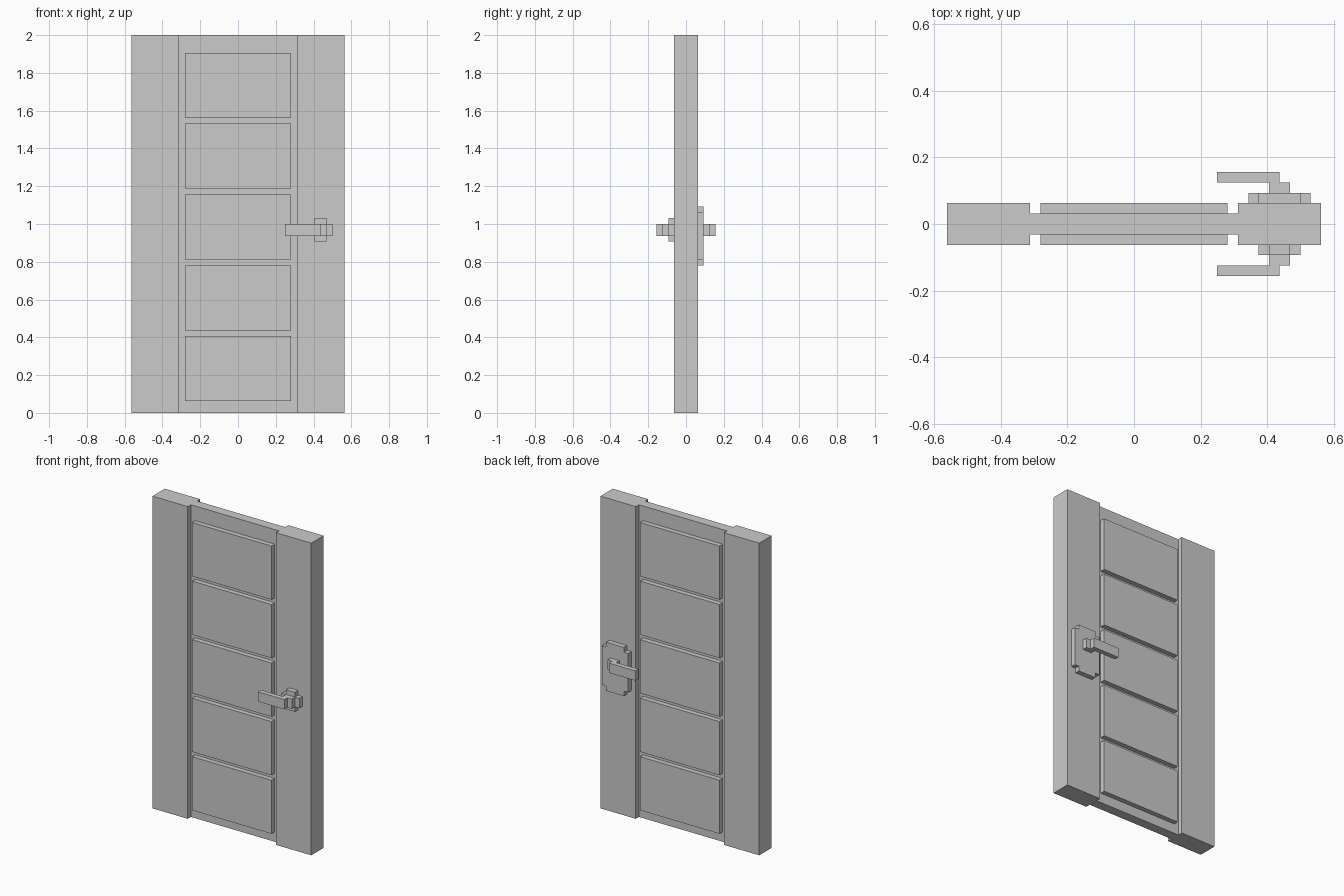
import bpy, bmesh

if "Cube" in bpy.data.objects:
    bpy.data.objects.remove(bpy.data.objects["Cube"])

U = 1 / 32  # the model sits on a regular grid of this step


def prism(name, outline, y0, y1):
    """Extrude an (x, z) outline from y0 to y1, all in grid steps."""
    bm = bmesh.new()
    face = bm.faces.new([bm.verts.new((x * U, y0 * U, z * U)) for x, z in outline])
    ext = bmesh.ops.extrude_face_region(bm, geom=[face])
    moved = [v for v in ext["geom"] if isinstance(v, bmesh.types.BMVert)]
    bmesh.ops.translate(bm, verts=moved, vec=(0, (y1 - y0) * U, 0))
    bmesh.ops.recalc_face_normals(bm, faces=bm.faces)
    mesh = bpy.data.meshes.new(name)
    bm.to_mesh(mesh)
    bm.free()
    obj = bpy.data.objects.new(name, mesh)
    bpy.context.collection.objects.link(obj)
    return obj


def box(name, x0, x1, y0, y1, z0, z1):
    return prism(name, [(x0, z0), (x1, z0), (x1, z1), (x0, z1)], y0, y1)


def notched_plate(name, x0, x1, y0, y1, z0, z1, n=1):
    """Rectangular plate with a square notch cut from every corner."""
    return prism(name, [
        (x0 + n, z0), (x1 - n, z0), (x1 - n, z0 + n), (x1, z0 + n),
        (x1, z1 - n), (x1 - n, z1 - n), (x1 - n, z1), (x0 + n, z1),
        (x0 + n, z1 - n), (x0, z1 - n), (x0, z0 + n), (x0 + n, z0 + n)], y0, y1)


# Door slab: two thick stiles and a thin core between them
box("left_stile", -18, -10, -2, 2, 0, 64)
box("right_stile", 10, 18, -2, 2, 0, 64)
box("core_board", -10, 10, -1, 1, 0, 64)

for side, s in (("front", -1), ("back", 1)):
    # Five raised panels
    for i in range(5):
        z = 2 + 12 * i
        box(f"{side}_panel_{i + 1}", -9, 9, s, 2 * s, z, z + 11)
    # Handle stem and lever
    box(f"{side}_handle_stem", 13, 15, 3 * s, 4 * s, 30, 32)
    box(f"{side}_handle_lever", 8, 14, 4 * s, 5 * s, 30, 32)

# Small cross-shaped rose in front, tall lock plate behind
notched_plate("front_handle_rose", 12, 16, -3, -2, 29, 33)
notched_plate("back_lock_plate", 11, 17, 2, 3, 25, 35)
